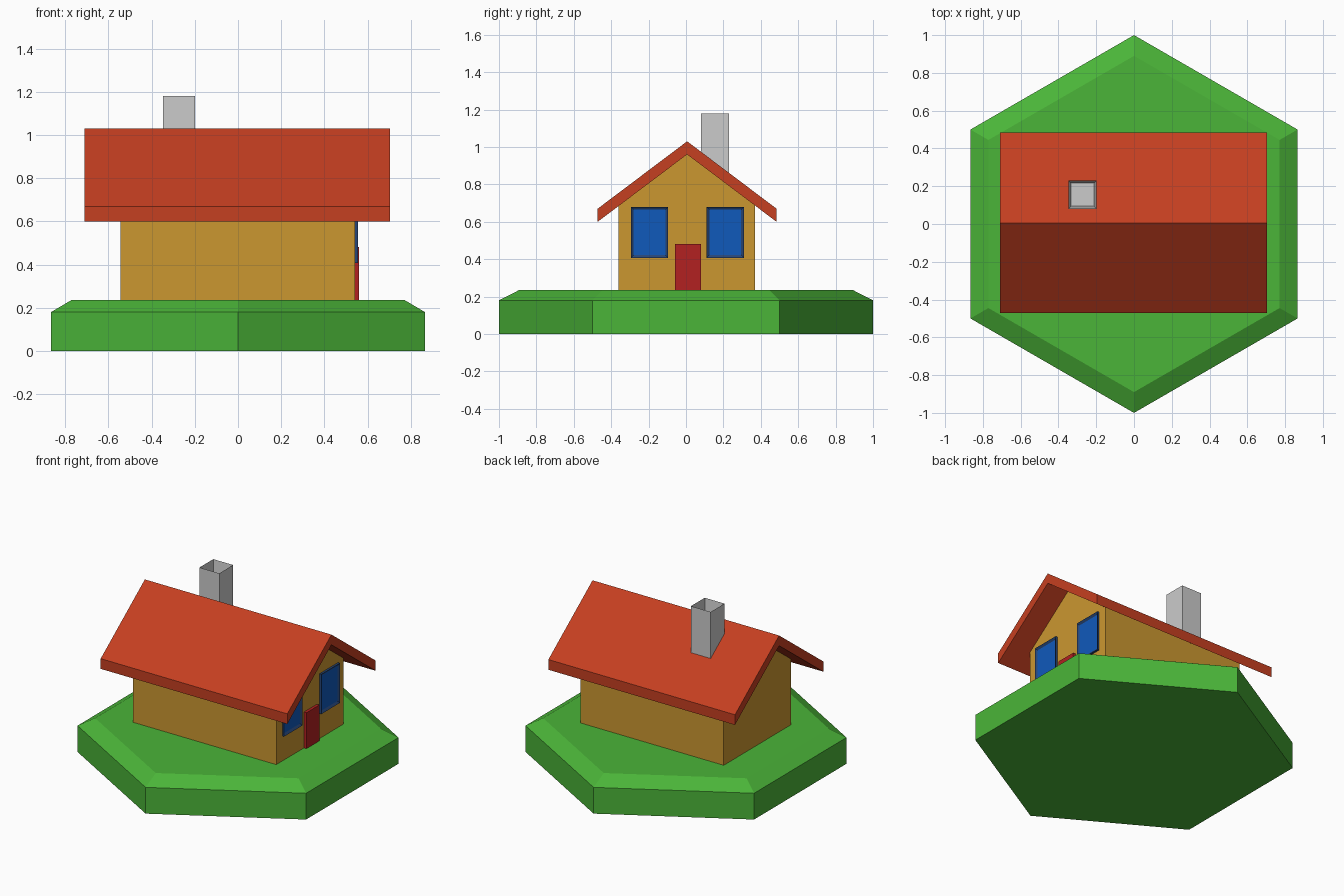
import bpy, bmesh
from math import sin, cos, pi

if "Cube" in bpy.data.objects:
    bpy.data.objects.remove(bpy.data.objects["Cube"])


def material(name, rgb):
    m = bpy.data.materials.new(name)
    m.diffuse_color = (*rgb, 1)
    m.use_nodes = True
    m.node_tree.nodes["Principled BSDF"].inputs["Base Color"].default_value = m.diffuse_color
    return m


GRASS = material("grass_green", (0.07, 0.46, 0.04))
WALL = material("wall_yellow", (0.60, 0.31, 0.03))
ROOF = material("roof_red", (0.56, 0.05, 0.015))
DOOR = material("door_red", (0.45, 0.015, 0.015))
FRAME = material("frame_blue", (0.02, 0.06, 0.18))
PANE = material("pane_blue", (0.005, 0.10, 0.50))


def finish(name, bm, *mats):
    bmesh.ops.recalc_face_normals(bm, faces=bm.faces)
    mesh = bpy.data.meshes.new(name)
    bm.to_mesh(mesh)
    bm.free()
    ob = bpy.data.objects.new(name, mesh)
    bpy.context.collection.objects.link(ob)
    for m in mats:
        mesh.materials.append(m)
    return ob


def extrude_profile(name, yz, x0, x1, mat):
    """Prism along x from a y/z outline."""
    bm = bmesh.new()
    face = bm.faces.new([bm.verts.new((x0, y, z)) for y, z in yz])
    new = bmesh.ops.extrude_face_region(bm, geom=[face], use_keep_orig=True)["geom"]
    bmesh.ops.translate(bm, vec=(x1 - x0, 0, 0),
                        verts=[g for g in new if isinstance(g, bmesh.types.BMVert)])
    return finish(name, bm, mat)


def box(lo, hi):
    bm = bmesh.new()
    bmesh.ops.create_cube(bm, size=1)
    for v in bm.verts:
        for i in range(3):
            v.co[i] = hi[i] if v.co[i] > 0 else lo[i]
    return bm


def recess(bm, axis, border, depth):
    """Inset the face on the positive end of an axis and push it inward."""
    face = max(bm.faces, key=lambda f: f.calc_center_median()[axis])
    bm.normal_update()
    bmesh.ops.inset_region(bm, faces=[face], thickness=border)
    for v in face.verts:
        v.co[axis] -= depth
    return face


# Hexagonal lawn with a sloped upper rim
bm = bmesh.new()
rings = [[bm.verts.new((r * sin(i * pi / 3), r * cos(i * pi / 3), z)) for i in range(6)]
         for r, z in ((1, 0), (1, 0.18), (0.89, 0.236))]
for a, b in zip(rings, rings[1:]):
    for i in range(6):
        j = (i + 1) % 6
        bm.faces.new((a[i], a[j], b[j], b[i]))
bm.faces.new(rings[0])
bm.faces.new(rings[-1])
finish("lawn", bm, GRASS)

# House body with gable ends
MID = 0.006
extrude_profile("house_walls", [(-0.36, 0.22), (0.37, 0.22), (0.37, 0.69),
                                (MID, 0.965), (-0.36, 0.69)], -0.545, 0.542, WALL)

# Folded roof slab
extrude_profile("roof", [(-0.472, 0.60), (MID, 0.96), (0.484, 0.60),
                         (0.484, 0.67), (MID, 1.03), (-0.472, 0.67)], -0.71, 0.704, ROOF)

# Hollow chimney
bm = box((-0.348, 0.08, 0.82), (-0.198, 0.23, 1.18))
recess(bm, 2, 0.02, 0.15)
finish("chimney", bm)

# Door and the two framed windows on the right gable
finish("door", box((0.53, -0.06, 0.225), (0.561, 0.08, 0.482)), DOOR)
for name, y in (("left_window", -0.295), ("right_window", 0.11)):
    bm = box((0.53, y, 0.407), (0.556, y + 0.2, 0.68))
    recess(bm, 0, 0.022, 0.01).material_index = 1
    finish(name, bm, FRAME, PANE)
